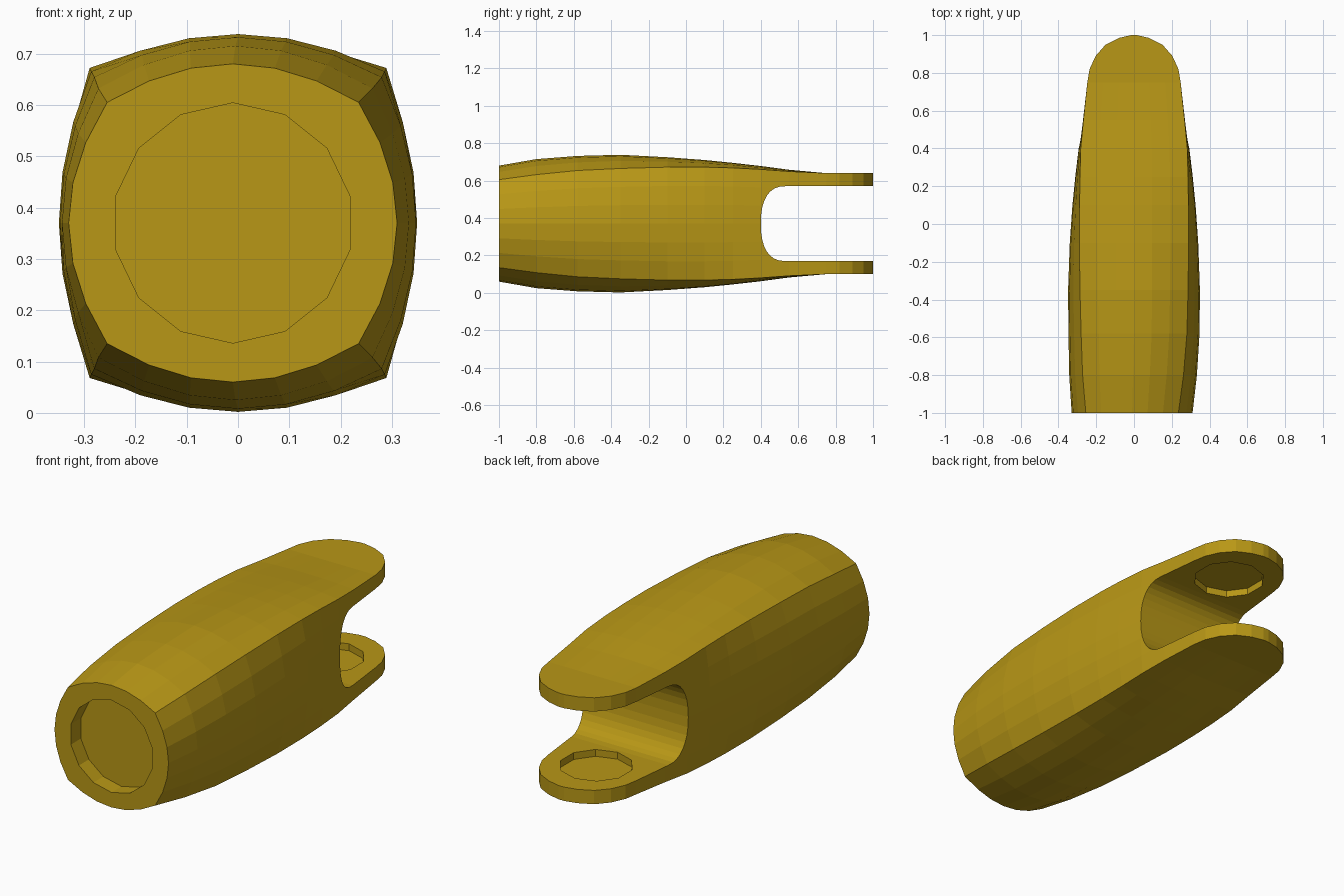
import bpy, bmesh, math
from mathutils import Vector

if "Cube" in bpy.data.objects:
    bpy.data.objects.remove(bpy.data.objects["Cube"])

MID = 0.37   # height of the long axis
SEG = 6      # facets per side of the cross-section

# Stations along the link: y, ridge x, ridge z, side bulge x, top bulge z, x shift
STATIONS = [
    (-1.00, 0.245, 0.235, 0.320, 0.310, -0.010),
    (-0.80, 0.267, 0.262, 0.338, 0.345, -0.005),
    (-0.58, 0.280, 0.284, 0.347, 0.362, 0),
    (-0.35, 0.286, 0.295, 0.349, 0.368, 0),
    (-0.10, 0.289, 0.302, 0.340, 0.355, 0),
    (0.10, 0.288, 0.302, 0.326, 0.340, 0),
    (0.25, 0.286, 0.298, 0.311, 0.325, 0),
    (0.40, 0.282, 0.290, 0.293, 0.308, 0),
    (0.55, 0.268, 0.279, 0.272, 0.288, 0),
    (0.75, 0.247, 0.270, 0.247, 0.270, 0),
    (0.82, 0.235, 0.270, 0.235, 0.270, 0),
    (0.89, 0.203, 0.270, 0.203, 0.270, 0),
    (0.95, 0.150, 0.270, 0.150, 0.270, 0),
    (0.985, 0.080, 0.270, 0.080, 0.270, 0),
    (1.00, 0.015, 0.270, 0.015, 0.270, 0),
]


def section(y, cx, cz, sx, tz, shift):
    """Four shallow arcs meeting at ridges."""
    pts = []
    for k in range(4):
        for i in range(SEG):
            t = 1 - 2 * i / SEG
            bow = 1 - t * t
            if k % 2 == 0:
                x, z = cx * t, cz + (tz - cz) * bow
            else:
                x, z = -(cx + (sx - cx) * bow), cz * t
            s = 1 if k < 2 else -1
            pts.append(Vector((s * x + shift, y, MID + s * z)))
    return pts


def loft(name, rings):
    """Join closed rings of points into a capped solid."""
    bm = bmesh.new()
    rows = [[bm.verts.new(p) for p in ring] for ring in rings]
    n = len(rows[0])
    for a, b in zip(rows, rows[1:]):
        for i in range(n):
            j = (i + 1) % n
            bm.faces.new((a[i], a[j], b[j], b[i]))
    bm.faces.new(rows[0])
    bm.faces.new(rows[-1])
    bmesh.ops.recalc_face_normals(bm, faces=bm.faces)
    mesh = bpy.data.meshes.new(name)
    bm.to_mesh(mesh)
    bm.free()
    ob = bpy.data.objects.new(name, mesh)
    bpy.context.collection.objects.link(ob)
    return ob


def disc_cutter(name, centre, r, depth, sides, axis):
    """Short prism along y or z, centred on the given point."""
    rings = []
    for d in (-depth, depth):
        ring = []
        for i in range(sides):
            a = math.tau * (i + 0.5) / sides
            u, v = r * math.cos(a), r * math.sin(a)
            off = Vector((u, d, v)) if axis == 'Y' else Vector((u, v, d))
            ring.append(Vector(centre) + off)
        rings.append(ring)
    return loft(name, rings)


# Main body with fork prongs
body = loft("fork_link_body", [section(*s) for s in STATIONS])

# Slot between the prongs, with a rounded inner end
profile = [(1.2, MID - 0.2), (1.2, MID + 0.2)]
for i in range(17):
    a = math.pi / 2 - math.pi * i / 16
    c, s = max(math.cos(a), 0), math.sin(a)
    profile.append((0.53 - 0.13 * c ** (2 / 2.4),
                    MID + math.copysign(0.2 * abs(s) ** (2 / 2.4), s)))
slot = loft("slot_cutter", [[Vector((x, y, z)) for y, z in profile] for x in (-0.6, 0.6)])

# Round socket in the front, blind pin sockets inside each prong
socket = disc_cutter("socket_cutter", (-0.01, -1, MID), 0.234, 0.08, 14, 'Y')
pins = [disc_cutter("pin_cutter", (0, 0.72, MID + s * 0.2), 0.172, 0.035, 10, 'Z')
        for s in (-1, 1)]

for cutter in [slot, socket] + pins:
    cutter.hide_render = True
    cutter.hide_set(True)
    mod = body.modifiers.new(cutter.name, 'BOOLEAN')
    mod.operation = 'DIFFERENCE'
    mod.solver = 'EXACT'
    mod.object = cutter

# Dull gold finish
gold = bpy.data.materials.new("dull_gold")
gold.diffuse_color = (0.48, 0.31, 0.008, 1)
gold.use_nodes = True
gold.node_tree.nodes["Principled BSDF"].inputs["Base Color"].default_value = gold.diffuse_color
body.data.materials.append(gold)
